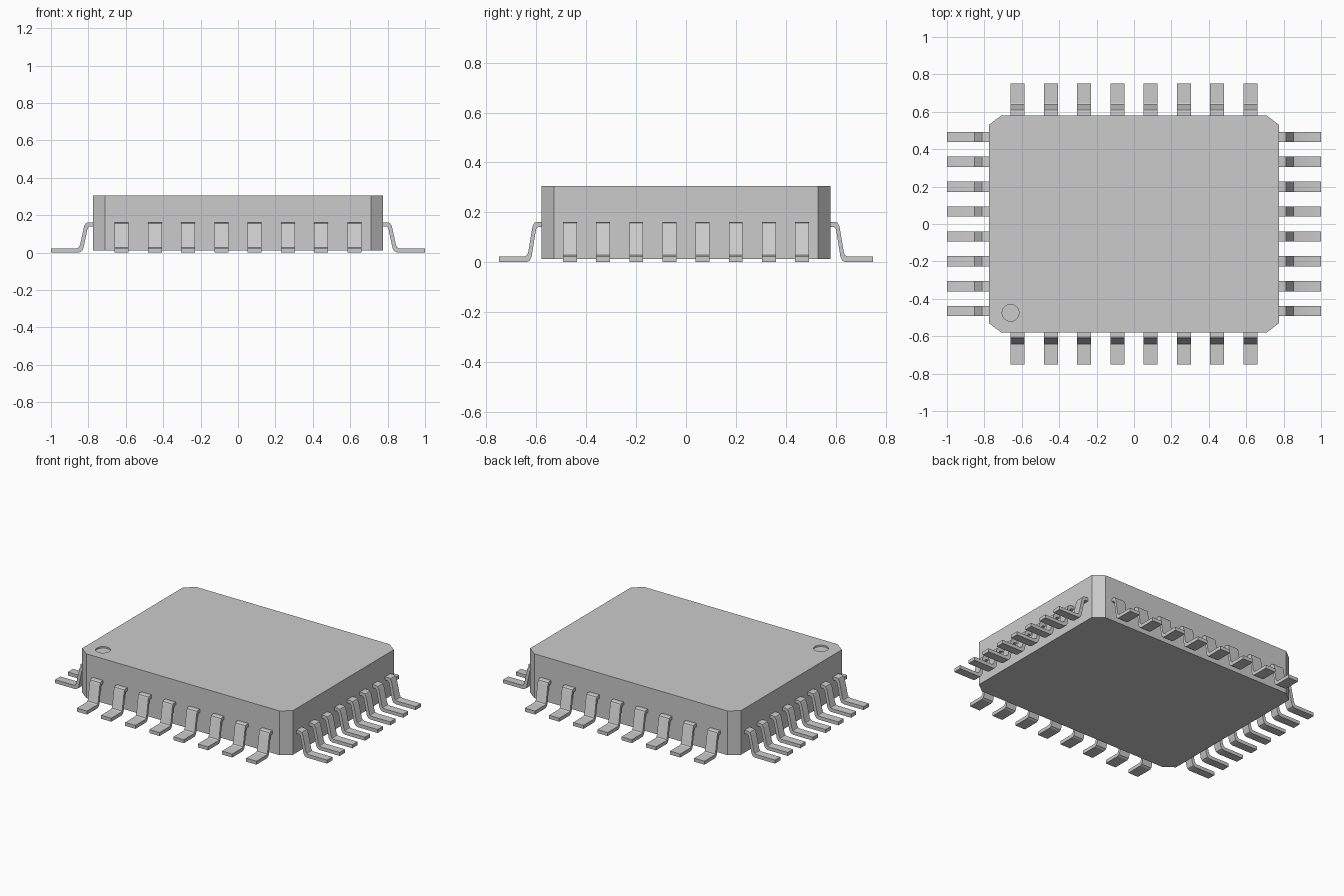
import bpy
import bmesh
from math import pi
from mathutils import Matrix, Vector

if "Cube" in bpy.data.objects:
    bpy.data.objects.remove(bpy.data.objects["Cube"])

HALF_X, HALF_Y = 0.775, 0.58      # package half sizes
BOTTOM, TOP = 0.012, 0.306
PINS = 8                          # leads per side

grey = bpy.data.materials.new("plain_grey")
grey.use_nodes = True
colour = (0.6, 0.6, 0.6, 1)
grey.diffuse_color = colour
grey.node_tree.nodes["Principled BSDF"].inputs["Base Color"].default_value = colour


def prism(name, outline, offset):
    """Extrude a flat outline of 3D points along an offset."""
    bm = bmesh.new()
    face = bm.faces.new([bm.verts.new(p) for p in outline])
    result = bmesh.ops.extrude_face_region(bm, geom=[face])
    new_verts = [g for g in result["geom"] if isinstance(g, bmesh.types.BMVert)]
    bmesh.ops.translate(bm, verts=new_verts, vec=offset)
    bmesh.ops.recalc_face_normals(bm, faces=bm.faces)
    mesh = bpy.data.meshes.new(name)
    bm.to_mesh(mesh)
    bm.free()
    mesh.materials.append(grey)
    obj = bpy.data.objects.new(name, mesh)
    bpy.context.collection.objects.link(obj)
    return obj


def smooth(obj):
    bpy.ops.object.select_all(action="DESELECT")
    obj.select_set(True)
    bpy.context.view_layer.objects.active = obj
    bpy.ops.object.shade_smooth_by_angle(angle=pi / 6)


# Package body: a slab with cut corners
cut_x, cut_y = 0.065, 0.05
outline = []
for sx, sy in ((1, 1), (-1, 1), (-1, -1), (1, -1)):
    corner = [(sx * HALF_X, sy * (HALF_Y - cut_y), BOTTOM),
              (sx * (HALF_X - cut_x), sy * HALF_Y, BOTTOM)]
    outline += corner if sx * sy > 0 else corner[::-1]
body = prism("package_body", outline, (0, 0, TOP - BOTTOM))

# Shallow round orientation dimple in the top
bpy.ops.mesh.primitive_cylinder_add(vertices=32, radius=0.045, depth=0.02,
                                    location=(-0.66, -0.475, TOP))
cutter = bpy.context.object
cutter.name = "dimple_cutter"
cutter.hide_render = True
cutter.data.materials.append(grey)
dimple = body.modifiers.new("dimple", "BOOLEAN")
dimple.operation = "DIFFERENCE"
dimple.solver = "EXACT"
dimple.object = cutter
bpy.ops.object.select_all(action="DESELECT")
body.select_set(True)
bpy.context.view_layer.objects.active = body
bpy.ops.object.modifier_apply(modifier="dimple")
bpy.data.objects.remove(cutter)

# Gull-wing lead section: (share of the reach, height)
SECTION = [(-0.05, 0.162), (0.12, 0.162), (0.17, 0.157), (0.21, 0.142),
           (0.31, 0.04), (0.34, 0.028), (0.39, 0.023), (1, 0.023), (1, 0),
           (0.34, 0), (0.27, 0.007), (0.23, 0.022), (0.13, 0.128),
           (0.11, 0.137), (0.08, 0.14), (-0.05, 0.14)]


def lead_row(side, axis, sign, start, end, width, pitch):
    """Place a row of leads on one side; axis 0 points along x, 1 along y."""
    along = Vector((0, 1, 0)) if axis == 0 else Vector((1, 0, 0))
    out = Vector((sign, 0, 0)) if axis == 0 else Vector((0, sign, 0))
    profile = [out * (start + t * (end - start)) + Vector((0, 0, z))
               - along * width / 2 for t, z in SECTION]
    first = prism(f"{side}_lead_1", profile, along * width)
    smooth(first)
    for i in range(PINS):
        lead = first
        if i:
            lead = bpy.data.objects.new(f"{side}_lead_{i + 1}", first.data)
            bpy.context.collection.objects.link(lead)
        lead.matrix_world = Matrix.Translation(along * pitch * (i - (PINS - 1) / 2))


for side, sign in (("front", -1), ("back", 1)):
    lead_row(side, 1, sign, HALF_Y, 0.75, 0.075, 0.178)
for side, sign in (("right", -1), ("left", 1)):
    lead_row(side, 0, sign, HALF_X, 1.0, 0.055, 0.133)
